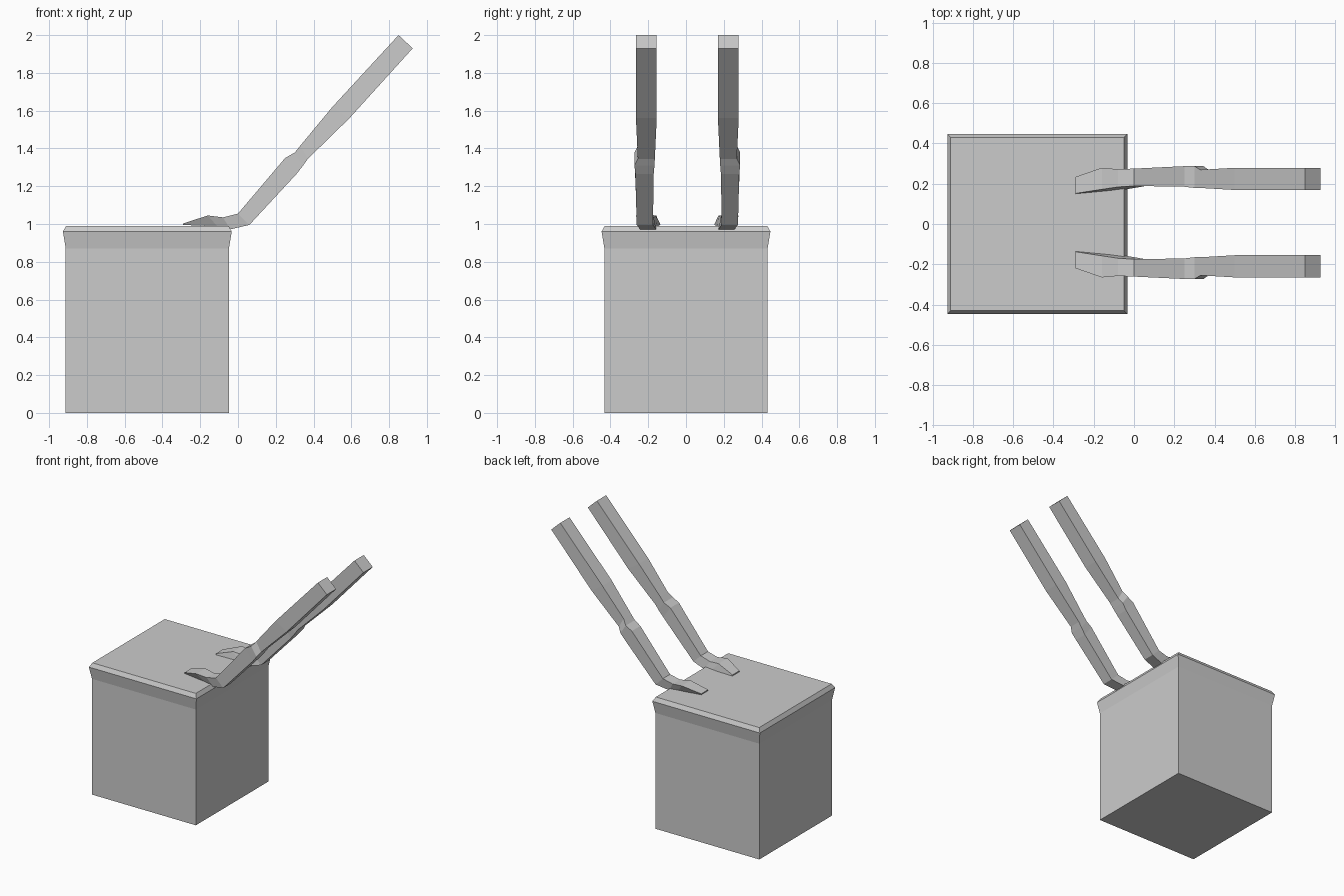
import bpy
import bmesh

# Remove only the default cube
default_cube = bpy.data.objects.get("Cube")
if default_cube:
    bpy.data.objects.remove(default_cube, do_unlink=True)


def make_material(name, value):
    material = bpy.data.materials.new(name)
    material.use_nodes = True
    colour = (value, value, value, 1.0)
    material.diffuse_color = colour
    material.node_tree.nodes["Principled BSDF"].inputs["Base Color"].default_value = colour
    return material


def loft(name, rings, material):
    """Join a series of four-cornered rings into one closed, flat-shaded solid."""
    bm = bmesh.new()
    loops = [[bm.verts.new(point) for point in ring] for ring in rings]
    bm.faces.new(loops[0])
    bm.faces.new(loops[-1])
    for lower, upper in zip(loops, loops[1:]):
        for i in range(len(lower)):
            j = (i + 1) % len(lower)
            bm.faces.new((lower[i], lower[j], upper[j], upper[i]))
    bmesh.ops.recalc_face_normals(bm, faces=bm.faces)
    mesh = bpy.data.meshes.new(name)
    bm.to_mesh(mesh)
    bm.free()
    mesh.materials.append(material)
    obj = bpy.data.objects.new(name, mesh)
    bpy.context.collection.objects.link(obj)
    return obj


def square_ring(centre_x, half, z):
    corners = ((-1, -1), (1, -1), (1, 1), (-1, 1))
    return [(centre_x + sx * half, sy * half, z) for sx, sy in corners]


def arm_ring(section, side):
    """Section: top edge (x, z), bottom edge (x, z), top y span, bottom y span."""
    (tx, tz), (bx, bz), (t_in, t_out), (b_in, b_out) = section
    corners = ((tx, t_in, tz), (tx, t_out, tz), (bx, b_out, bz), (bx, b_in, bz))
    return [(x, ARM_MIDDLE_Y + side * y, z) for x, y, z in corners]


grey = make_material("plain grey", 0.6)

# Block with a flared rim and a chamfered top edge
BLOCK_X = -0.48
block_profile = [(0.432, 0.0), (0.432, 0.87), (0.447, 0.96), (0.43, 0.99)]
loft("block", [square_ring(BLOCK_X, half, z) for half, z in block_profile], grey)

# Arms: from the fingertips, over the wrist and elbow, to the shoulder
ARM_MIDDLE_Y = 0.007
arm_sections = [
    ((-0.29, 1.003), (-0.29, 0.995), (0.145, 0.227), (0.143, 0.225)),
    ((-0.16, 1.045), (-0.11, 0.988), (0.165, 0.272), (0.16, 0.245)),
    ((-0.08, 1.035), (-0.04, 0.972), (0.177, 0.265), (0.165, 0.25)),
    ((0.0, 1.055), (0.06, 0.995), (0.182, 0.268), (0.182, 0.268)),
    ((0.25, 1.35), (0.31, 1.265), (0.178, 0.28), (0.178, 0.275)),
    ((0.3, 1.378), (0.345, 1.31), (0.172, 0.28), (0.174, 0.28)),
    ((0.33, 1.415), (0.37, 1.345), (0.172, 0.262), (0.172, 0.262)),
    ((0.5, 1.62), (0.59, 1.56), (0.162, 0.272), (0.162, 0.272)),
    ((0.85, 2.0), (0.925, 1.93), (0.162, 0.272), (0.162, 0.272)),
]
for name, side in (("left_arm", 1), ("right_arm", -1)):
    loft(name, [arm_ring(section, side) for section in arm_sections], grey)
